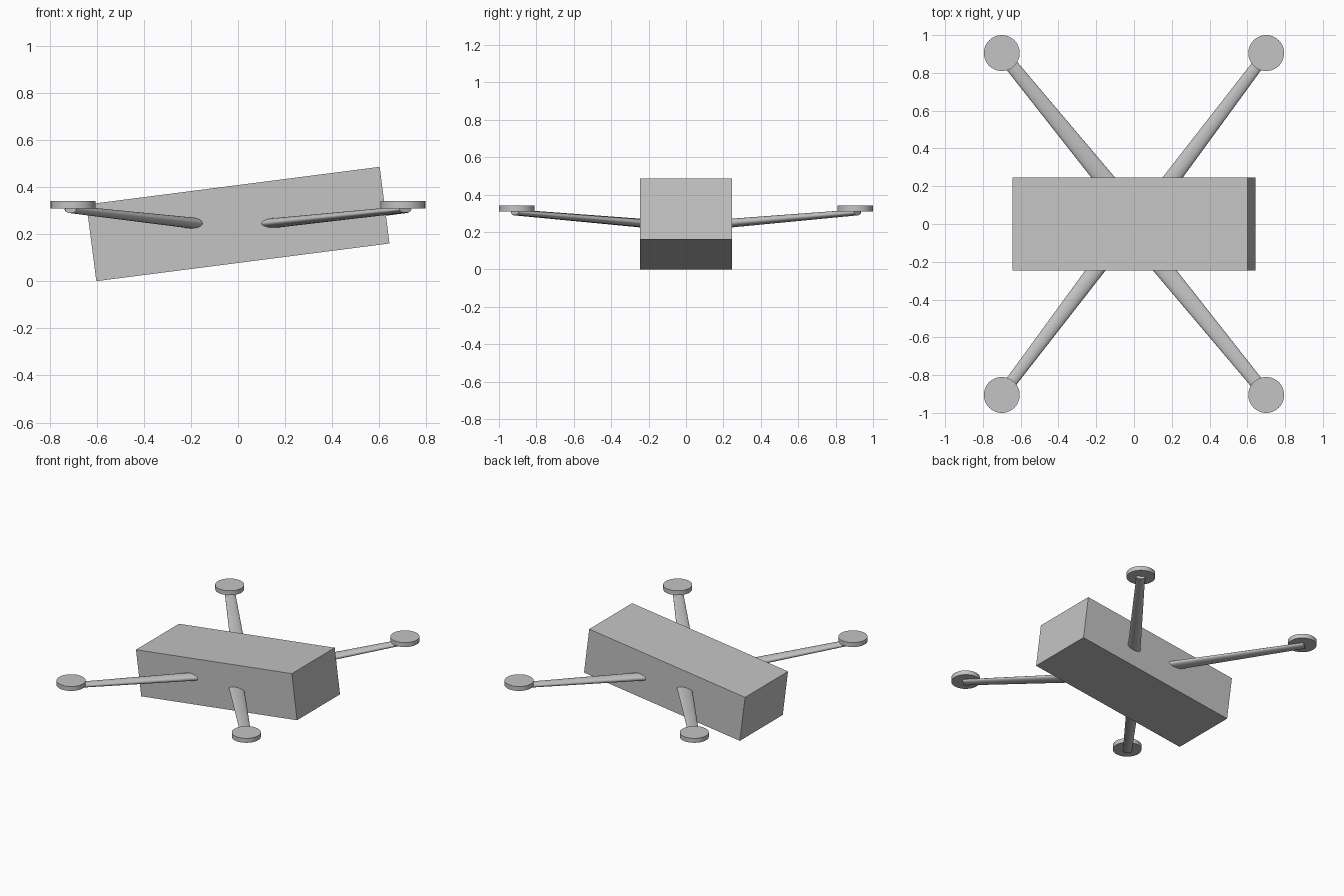
import bpy, bmesh, math
from mathutils import Matrix, Vector

cube = bpy.data.objects.get("Cube")
if cube:
    bpy.data.objects.remove(cube, do_unlink=True)

# Single grey material
grey = bpy.data.materials.new("plain_grey")
grey.use_nodes = True
colour = (0.55, 0.55, 0.55, 1)
grey.diffuse_color = colour
grey.node_tree.nodes["Principled BSDF"].inputs["Base Color"].default_value = colour


def add_part(name, bm, matrix, smooth=False):
    mesh = bpy.data.meshes.new(name)
    bm.to_mesh(mesh)
    bm.free()
    mesh.materials.append(grey)
    obj = bpy.data.objects.new(name, mesh)
    bpy.context.collection.objects.link(obj)
    mesh.transform(matrix)
    if smooth:
        bpy.ops.object.select_all(action="DESELECT")
        obj.select_set(True)
        bpy.context.view_layer.objects.active = obj
        bpy.ops.object.shade_smooth_by_angle(angle=math.radians(40))
    return obj


def cone(r1, r2, depth, sides):
    bm = bmesh.new()
    bmesh.ops.create_cone(bm, cap_ends=True, segments=sides,
                          radius1=r1, radius2=r2, depth=depth)
    return bm


def add_arm(name, start, end, width, thickness):
    """Flattened, tapered tube between two points."""
    axis = end - start
    length = axis.length
    axis.normalize()
    side = Vector((0, 0, 1)).cross(axis).normalized()
    up = axis.cross(side)
    frame = Matrix((side, up, axis)).transposed().to_4x4()
    matrix = (Matrix.Translation((start + end) / 2) @ frame
              @ Matrix.Diagonal((width, thickness, 1, 1)))
    add_part(name, cone(0.5, 0.32, length, 24), matrix, True)


# Tilted box body
bm = bmesh.new()
bmesh.ops.create_cube(bm, size=1)
add_part("body", bm, Matrix.Translation((0, 0, 0.243))
         @ Matrix.Rotation(math.radians(-7.32), 4, "Y")
         @ Matrix.Diagonal((1.255, 0.49, 0.328, 1)))

# Four arms with round rotor pads; diagonal pairs match
for sx, x_name in ((-1, "right"), (1, "left")):
    for sy, y_name in ((-1, "front"), (1, "back")):
        label = y_name + "_" + x_name
        diagonal = sx == sy
        inner_x = 0.095 if diagonal else 0.045
        width, thick = (0.092, 0.05) if diagonal else (0.104, 0.044)
        add_arm(label + "_arm", Vector((sx * inner_x, sy * 0.1, 0.236)),
                Vector((sx * 0.71, sy * 0.915, 0.305)), width, thick)
        add_part(label + "_rotor_pad", cone(0.095, 0.095, 0.032, 48),
                 Matrix.Translation((sx * 0.7, sy * 0.905, 0.325)), True)
